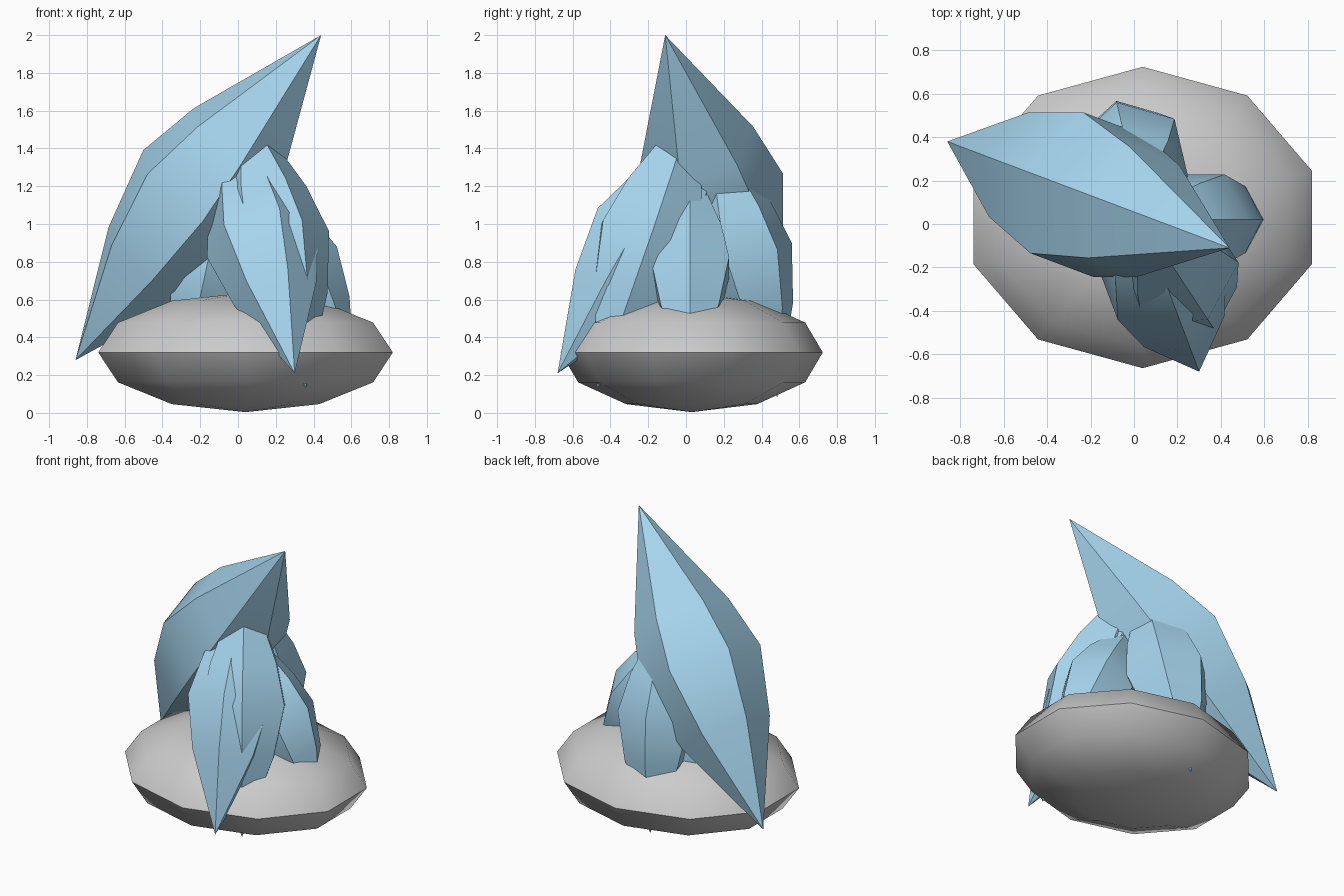
import bpy, bmesh, math
from mathutils import Vector

if "Cube" in bpy.data.objects:
    bpy.data.objects.remove(bpy.data.objects["Cube"])

mat = bpy.data.materials.new("pale_blue_crystal")
mat.diffuse_color = (0.38, 0.66, 0.85, 1)
mat.use_nodes = True
mat.node_tree.nodes["Principled BSDF"].inputs["Base Color"].default_value = mat.diffuse_color

# Spindle profile: (fraction along axis, radius as fraction of length)
PROFILE = [(0.30, 0.134), (0.50, 0.181), (0.66, 0.143)]


def finish(name, bm, angle):
    bmesh.ops.recalc_face_normals(bm, faces=bm.faces)
    me = bpy.data.meshes.new(name)
    bm.to_mesh(me)
    bm.free()
    ob = bpy.data.objects.new(name, me)
    bpy.context.collection.objects.link(ob)
    bpy.ops.object.select_all(action='DESELECT')
    ob.select_set(True)
    bpy.context.view_layer.objects.active = ob
    bpy.ops.object.shade_smooth_by_angle(angle=math.radians(angle))
    return ob


def crystal(name, low, high, sides=6):
    """Six-sided spindle between two points, one ridge facing upward."""
    low, high = Vector(low), Vector(high)
    axis = high - low
    length = axis.length
    a = axis.normalized()
    up = (Vector((0, 0, 1)) - a * a.z).normalized()
    side = a.cross(up)
    bm = bmesh.new()
    rings = []
    for t, r in PROFILE:
        ring = []
        for i in range(sides):
            w = 2 * math.pi * i / sides
            ring.append(bm.verts.new(low + axis * t + (up * math.cos(w) + side * math.sin(w)) * r * length))
        rings.append(ring)
    v0, v1 = bm.verts.new(low), bm.verts.new(high)
    for i in range(sides):
        j = (i + 1) % sides
        bm.faces.new((v0, rings[0][j], rings[0][i]))
        bm.faces.new((v1, rings[-1][i], rings[-1][j]))
        for p, q in zip(rings, rings[1:]):
            bm.faces.new((p[i], p[j], q[j], q[i]))
    ob = finish(name, bm, 32)
    ob.data.materials.append(mat)


# Rock base: squashed low-poly sphere
bm = bmesh.new()
bmesh.ops.create_uvsphere(bm, u_segments=10, v_segments=6, radius=1)
bmesh.ops.scale(bm, vec=(0.82, 0.694, 0.316), verts=bm.verts)
bmesh.ops.translate(bm, vec=(0.04, 0.03, 0.32), verts=bm.verts)
finish("rock_base", bm, 40)

# Crystal cluster
crystal("large_crystal", (-0.86, 0.38, 0.28), (0.44, -0.11, 2.0))
crystal("front_crystal", (0.30, -0.68, 0.21), (-0.04, 0.22, 1.61))
crystal("front_right_crystal", (0.36, -0.47, 0.13), (0.01, 0.06, 1.68))
crystal("right_crystal", (0.616, 0.02, 0.18), (0.004, 0.02, 1.36))
crystal("back_crystal", (-0.062, 0.484, 0.083), (0.026, 0.11, 1.577))
crystal("left_crystal", (-0.30, 0.24, 0.16), (-0.06, 0.10, 1.27))
